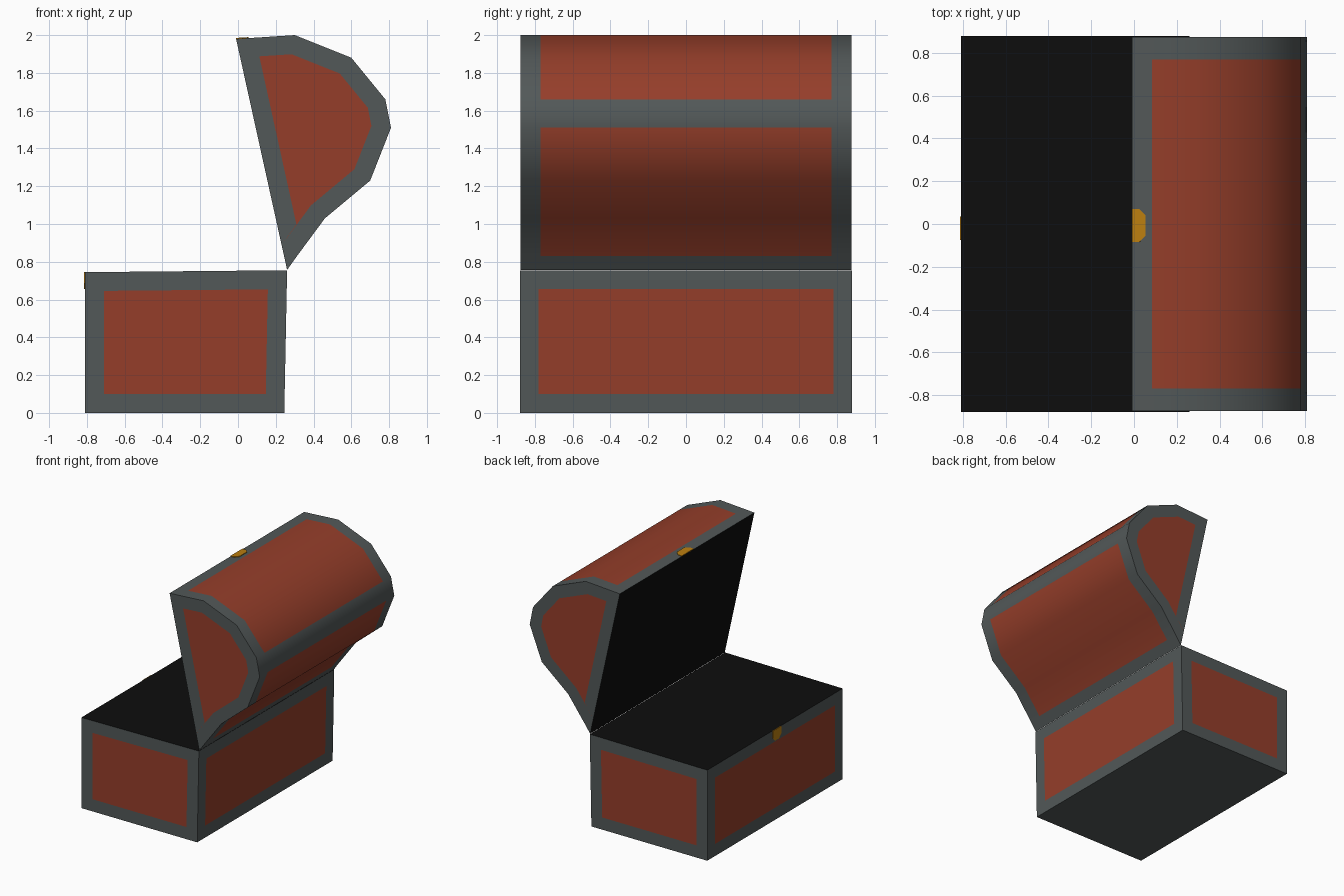
import bpy, bmesh, math
from mathutils import Vector

if "Cube" in bpy.data.objects:
    bpy.data.objects.remove(bpy.data.objects["Cube"])


def material(name, rgb):
    m = bpy.data.materials.new(name)
    m.diffuse_color = (*rgb, 1)
    m.use_nodes = True
    m.node_tree.nodes["Principled BSDF"].inputs["Base Color"].default_value = m.diffuse_color
    return m


MATS = [material("iron grey", (0.085, 0.098, 0.098)),
        material("red wood", (0.30, 0.048, 0.023)),
        material("dark inside", (0.004, 0.004, 0.004)),
        material("gold clasp", (0.50, 0.21, 0.005))]
IRON, RED, DARK, GOLD = range(4)


def prism(bm, profile, stations):
    """Extrude an x-z profile through y stations; return side faces per edge and the caps."""
    rings = [[bm.verts.new((x, y, z)) for x, z in profile] for y in stations]
    n = len(profile)
    sides = [[bm.faces.new((a[i], a[(i + 1) % n], b[(i + 1) % n], b[i]))
              for a, b in zip(rings, rings[1:])] for i in range(n)]
    caps = [bm.faces.new(rings[0]), bm.faces.new(rings[-1])]
    bmesh.ops.recalc_face_normals(bm, faces=bm.faces)
    return sides, caps


def panel(bm, faces, width):
    """Inset each face and paint its middle red."""
    bmesh.ops.inset_individual(bm, faces=faces, thickness=width, use_even_offset=True)
    for f in faces:
        f.material_index = RED


def finish(bm, name):
    mesh = bpy.data.meshes.new(name)
    bm.to_mesh(mesh)
    bm.free()
    for m in MATS:
        mesh.materials.append(m)
    ob = bpy.data.objects.new(name, mesh)
    bpy.context.collection.objects.link(ob)
    return ob


# Chest base: four red panels, dark top
bm = bmesh.new()
sides, caps = prism(bm, [(-0.81, 0), (0.245, 0), (0.26, 0.755), (-0.81, 0.745)], [-0.88, 0.88])
sides[2][0].material_index = DARK
panel(bm, caps + sides[1] + sides[3], 0.1)
finish(bm, "chest_base")

# Open lid: extra profile points at 0.085 and 0.315 mark the panel borders
lid_profile = [(-0.01, 1.98), (0.085, 1.986), (0.30, 2.0), (0.60, 1.88), (0.78, 1.66),
               (0.81, 1.51), (0.70, 1.23), (0.46, 1.03), (0.312, 0.83), (0.26, 0.757)]
bm = bmesh.new()
sides, caps = prism(bm, lid_profile, [-0.875, -0.77, 0.77, 0.875])
for i in (1, 2, 3, 5, 6, 7):
    sides[i][1].material_index = RED
for f in sides[9]:
    f.material_index = DARK
panel(bm, caps, 0.1)
lid = finish(bm, "chest_lid")
bpy.context.view_layer.objects.active = lid
lid.select_set(True)
bpy.ops.object.shade_smooth_by_angle(angle=math.radians(45))


# Clasp plates: chamfered tongues starting at a chest edge
def clasp(name, origin, along, length, y0, y1, normal):
    along, normal = Vector(along).normalized(), Vector(normal).normalized()
    c = 0.03
    outline = [(0, y0), (length - c, y0), (length, y0 + c),
               (length, y1 - c), (length - c, y1), (0, y1)]
    bm = bmesh.new()
    low = [bm.verts.new(Vector(origin) + along * a + Vector((0, y, 0))) for a, y in outline]
    face = bm.faces.new(low)
    ext = bmesh.ops.extrude_face_region(bm, geom=[face], use_keep_orig=True)
    bmesh.ops.translate(bm, vec=normal * 0.005,
                        verts=[v for v in ext["geom"] if isinstance(v, bmesh.types.BMVert)])
    bmesh.ops.recalc_face_normals(bm, faces=bm.faces)
    for f in bm.faces:
        f.material_index = GOLD
    finish(bm, name)


clasp("lid_clasp", (-0.01, 0, 1.98), (0.31, 0, 0.02), 0.065, -0.085, 0.07, (-0.02, 0, 0.31))
clasp("base_clasp", (-0.81, 0, 0.745), (0, 0, -1), 0.09, -0.075, 0.035, (-1, 0, 0))
